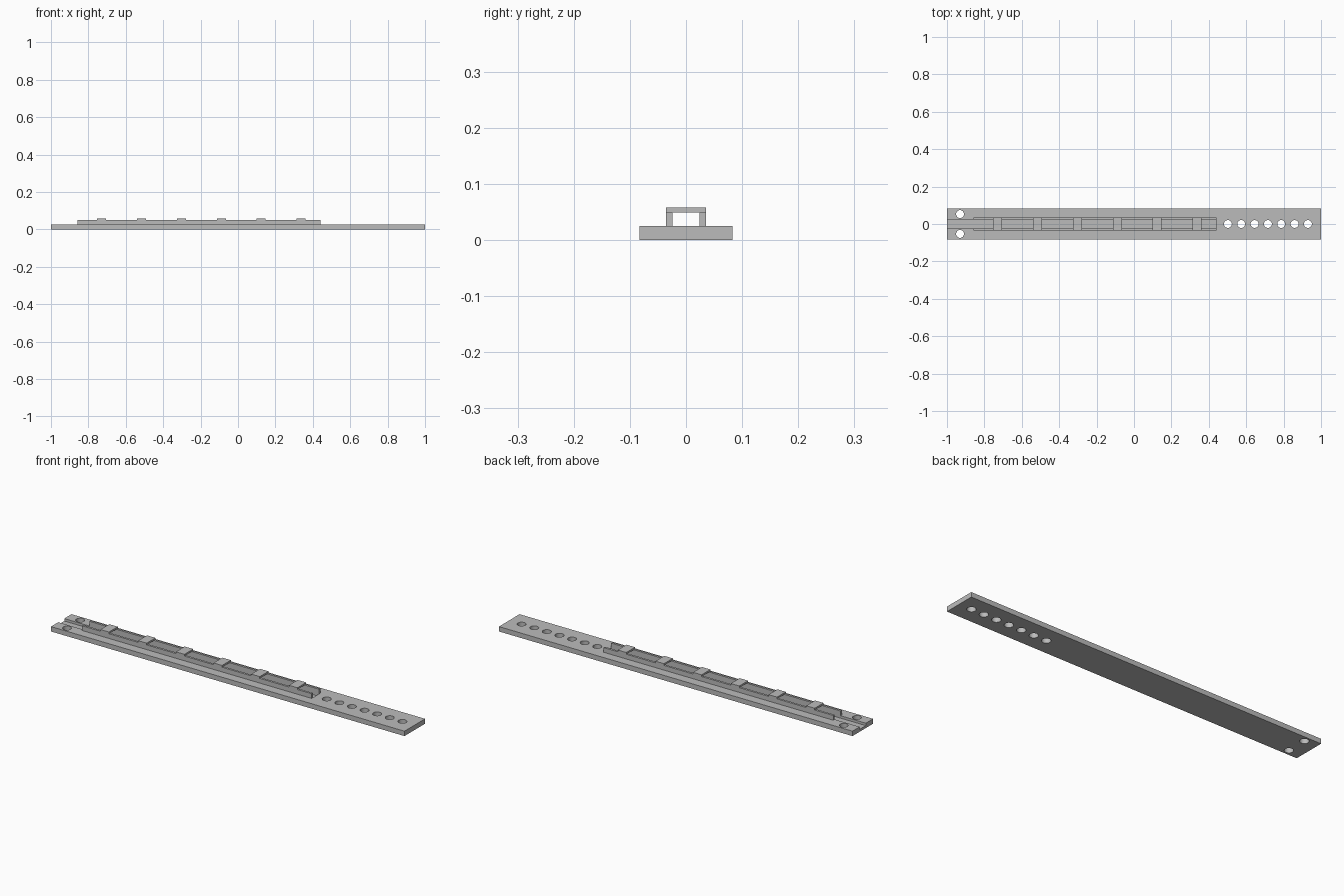
import bpy
import bmesh
from mathutils import Matrix

cube = bpy.data.objects.get("Cube")
if cube:
    bpy.data.objects.remove(cube)

grey = bpy.data.materials.new("plain grey")
grey.use_nodes = True
grey.diffuse_color = (0.5, 0.5, 0.5, 1)
grey.node_tree.nodes["Principled BSDF"].inputs["Base Color"].default_value = (0.5, 0.5, 0.5, 1)

BASE_TOP, RAIL_TOP, STRAP_TOP = 0.025, 0.049, 0.058
HALF_WIDTH, RAIL_IN, RAIL_OUT = 0.083, 0.0245, 0.0355
TRACK_START, TRACK_END = -0.858, 0.441
HOLE_RADIUS = 0.021


def add_object(name, bm):
    mesh = bpy.data.meshes.new(name)
    bm.to_mesh(mesh)
    bm.free()
    mesh.materials.append(grey)
    obj = bpy.data.objects.new(name, mesh)
    bpy.context.collection.objects.link(obj)
    return obj


def box(name, x, y, z):
    bm = bmesh.new()
    size = [b - a for a, b in (x, y, z)]
    centre = [(a + b) / 2 for a, b in (x, y, z)]
    bmesh.ops.create_cube(bm, size=1, matrix=Matrix.Translation(centre) @ Matrix.Diagonal((*size, 1)))
    return add_object(name, bm)


def cut(target, cutter):
    cutter.hide_render = True
    cutter.hide_viewport = True
    mod = target.modifiers.new(cutter.name, "BOOLEAN")
    mod.operation = "DIFFERENCE"
    mod.solver = "EXACT"
    mod.object = cutter


# Base plate with a shallow channel, open at one end
base = box("base_plate", (-1, 1), (-HALF_WIDTH, HALF_WIDTH), (0, BASE_TOP))
cut(base, box("channel_cutter", (-1.1, TRACK_END), (-RAIL_IN, RAIL_IN), (0.0125, 0.1)))

# Row of adjustment holes and a pair of mounting holes
centres = [(0.502 + 0.0713 * i, 0) for i in range(7)]
centres += [(-0.93, side * 0.053) for side in (-1, 1)]
bm = bmesh.new()
for x, y in centres:
    bmesh.ops.create_cone(bm, cap_ends=True, segments=32, radius1=HOLE_RADIUS,
                          radius2=HOLE_RADIUS, depth=0.2,
                          matrix=Matrix.Translation((x, y, 0)))
cut(base, add_object("hole_cutter", bm))

# Side rails along the channel
for name, side in (("left_rail", 1), ("right_rail", -1)):
    ys = sorted((side * RAIL_IN, side * RAIL_OUT))
    box(name, (TRACK_START, TRACK_END), ys, (BASE_TOP, RAIL_TOP))

# Straps bridging the rails
for i in range(6):
    x = -0.729 + 0.2132 * i
    box(f"strap_{i + 1}", (x - 0.024, x + 0.024), (-RAIL_OUT, RAIL_OUT), (RAIL_TOP, STRAP_TOP))

# Bake the cuts into the base and smooth the hole walls
bpy.context.view_layer.update()
graph = bpy.context.evaluated_depsgraph_get()
finished = bpy.data.meshes.new_from_object(base.evaluated_get(graph))
base.modifiers.clear()
base.data = finished
for cutter in ("channel_cutter", "hole_cutter"):
    bpy.data.objects.remove(bpy.data.objects[cutter])
bpy.context.view_layer.objects.active = base
base.select_set(True)
bpy.ops.object.shade_smooth_by_angle()
